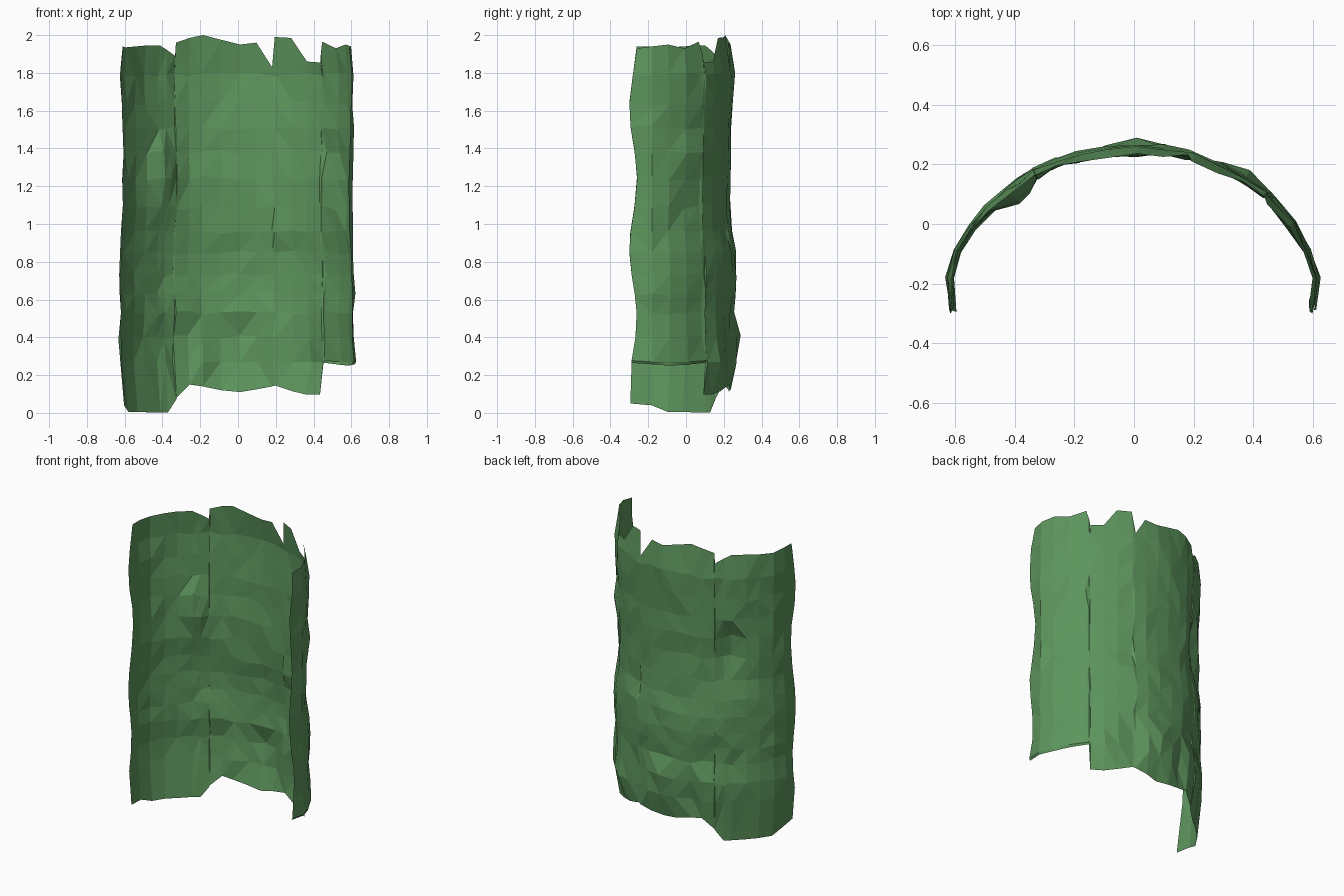
import bpy, bmesh, math, random
from mathutils import Vector

random.seed(4)

# Cross-section columns, left to right: x, y, bottom height, top height
COLUMNS = [
    (-.612, -.275, .05, 1.94), (-.617, -.18, .04, 1.94), (-.595, -.09, .005, 1.935),
    (-.545, -.01, .005, 1.94), (-.49, .05, .003, 1.945), (-.42, .11, .003, 1.945),
    (-.38, .14, .003, 1.92), (-.337, .17, .07, 1.89), (-.332, .172, .08, 1.96),
    (-.26, .205, .15, 1.985), (-.19, .225, .14, 2.0), (-.09, .242, .12, 1.975),
    (.01, .25, .11, 1.95), (.10, .247, .125, 1.96), (.18, .23, .14, 1.83),
    (.20, .225, .145, 1.99), (.29, .19, .115, 1.985), (.37, .15, .097, 1.86),
    (.44, .10, .097, 1.855), (.446, .095, .265, 1.90), (.46, .08, .264, 1.965),
    (.53, .0, .255, 1.93), (.58, -.09, .25, 1.95), (.61, -.18, .257, 1.94),
    (.598, -.275, .265, 1.93)]

# Waviness of the sheet from bottom to top: height, outward offset
WAVES = [(0, -.03), (.1, -.025), (.2, .012), (.38, .028), (.5, 0), (.62, .015),
         (.75, .018), (.88, .012), (.97, -.014), (1.1, -.014), (1.24, -.018),
         (1.38, -.008), (1.55, -.006), (1.7, .004), (1.8, .008), (2, -.025)]
ROWS = [.27, .4, .53, .63, .73, .85, .96, 1.09, 1.24, 1.38, 1.51, 1.64, 1.79]

# Torn dents: x, height, half width, half height, outward offset
DENTS = [(-.40, 1.24, .09, .20, -.055), (-.42, 1.40, .06, .10, -.03),
         (.49, 1.38, .06, .12, .04), (.50, 1.1, .05, .14, -.035),
         (-.29, .60, .07, .12, -.03), (-.19, .30, .08, .13, -.04),
         (.20, .35, .07, .14, -.035), (.36, .27, .06, .12, .02),
         (.01, .40, .07, .12, .015)]


def lerp(table, z):
    for (a, va), (b, vb) in zip(table, table[1:]):
        if z <= b:
            return va + (vb - va) * (z - a) / (b - a)
    return table[-1][1]


def offset(x, z):
    d = lerp(WAVES, z + .08 * x) * (1 - .55 * abs(x) / .62)
    for dx, dz, w, h, depth in DENTS:
        d += depth * max(0, 1 - abs(x - dx) / w) * max(0, 1 - abs(z - dz) / h) ** .7
    return d + random.uniform(-.006, .006)


# Curved ragged sheet
bm = bmesh.new()
grid = []
for i, (x, y, low, high) in enumerate(COLUMNS):
    a, b = COLUMNS[max(i - 1, 0)], COLUMNS[min(i + 1, len(COLUMNS) - 1)]
    normal = Vector((-(b[1] - a[1]), b[0] - a[0], 0)).normalized()
    column = []
    for j, z in enumerate([low] + ROWS + [high]):
        inner = 0 < j <= len(ROWS)
        if inner:
            z = max(z, low + .012 * j) + random.uniform(-.012, .012) * (j > 1)
        point = Vector((x, y, z)) + normal * offset(x, z)
        # side edges ripple forward and back
        if i in (0, len(COLUMNS) - 1):
            point.y += .02 * math.sin(z * 8.5 + 3.6) - .005
        column.append(bm.verts.new(point))
    grid.append(column)
for c, d in zip(grid, grid[1:]):
    for j in range(len(c) - 1):
        bm.faces.new((c[j], c[j + 1], d[j + 1], d[j]))
bmesh.ops.triangulate(bm, faces=bm.faces[:])
mesh = bpy.data.meshes.new("curved_sheet")
bm.to_mesh(mesh)
bm.free()

green = bpy.data.materials.new("leaf green")
green.diffuse_color = (.11, .30, .11, 1)
mesh.materials.append(green)
sheet = bpy.data.objects.new("curved_sheet", mesh)
bpy.context.collection.objects.link(sheet)
